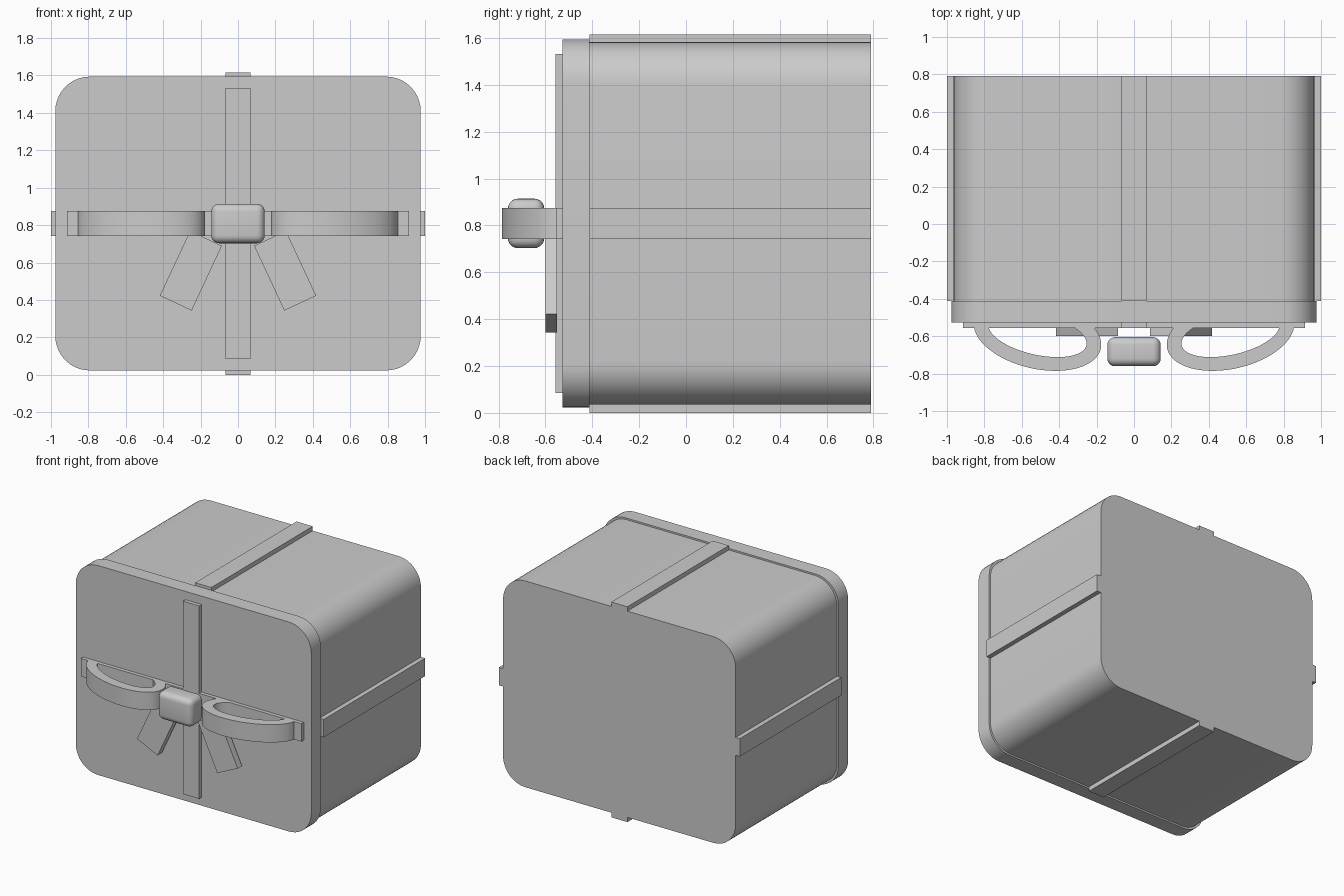
import bpy, bmesh
from math import sin, cos, pi, radians
from mathutils import Matrix

default = bpy.data.objects.get("Cube")
if default:
    bpy.data.objects.remove(default, do_unlink=True)

GREY = (0.6, 0.6, 0.6, 1)
mat = bpy.data.materials.new("plain_grey")
mat.use_nodes = True
mat.diffuse_color = GREY
mat.node_tree.nodes["Principled BSDF"].inputs["Base Color"].default_value = GREY

MID = 0.808      # height of the horizontal ribbon
HALF = 0.067     # half width of every ribbon


def finish(name, bm, smooth=False):
    bmesh.ops.recalc_face_normals(bm, faces=bm.faces)
    mesh = bpy.data.meshes.new(name)
    bm.to_mesh(mesh)
    bm.free()
    mesh.materials.append(mat)
    obj = bpy.data.objects.new(name, mesh)
    bpy.context.collection.objects.link(obj)
    if smooth:
        bpy.ops.object.select_all(action="DESELECT")
        obj.select_set(True)
        bpy.context.view_layer.objects.active = obj
        bpy.ops.object.shade_smooth_by_angle(angle=radians(35))
    return obj


def box(name, x, y, z, tilt=0, round_long=0, round_all=0):
    """Box between (low, high) pairs; tilt turns it about the y axis."""
    spans = (x, y, z)
    size = [b - a for a, b in spans]
    mid = [(a + b) / 2 for a, b in spans]
    bm = bmesh.new()
    bmesh.ops.create_cube(bm, size=1)
    bmesh.ops.scale(bm, vec=size, verts=bm.verts)
    if round_long or round_all:
        edges = [e for e in bm.edges if round_all
                 or abs(e.verts[0].co.y - e.verts[1].co.y) > 0.01]
        bmesh.ops.bevel(bm, geom=edges, offset=round_long or round_all,
                        segments=10 if round_long else 5, profile=0.5,
                        affect="EDGES", clamp_overlap=True)
    bm.transform(Matrix.Translation(mid) @ Matrix.Rotation(tilt, 4, "Y"))
    return finish(name, bm, bool(round_long or round_all))


def loop(name, side):
    """Flat ribbon bent into a tilted oval ring, half sunk in the lid."""
    bm = bmesh.new()
    n = 64
    rings = []
    for a, b, z in ((0.347, 0.184, -HALF), (0.347, 0.184, HALF),
                    (0.268, 0.109, HALF), (0.268, 0.109, -HALF)):
        rings.append([bm.verts.new((a * cos(2 * pi * i / n), b * sin(2 * pi * i / n), z))
                      for i in range(n)])
    for r in range(4):
        p, q = rings[r], rings[(r + 1) % 4]
        for i in range(n):
            j = (i + 1) % n
            bm.faces.new((p[i], p[j], q[j], q[i]))
    bm.transform(Matrix.Translation((side * 0.516, -0.59, MID))
                 @ Matrix.Rotation(side * radians(12.8), 4, "Z"))
    return finish(name, bm, True)


# Box and lid
box("box_body", (-0.965, 0.965), (-0.415, 0.79), (0.035, 1.582), round_long=0.185)
box("box_lid", (-0.977, 0.977), (-0.527, -0.412), (0.023, 1.594), round_long=0.185)

# Ribbons around the box
ribbon_y = (-0.412, 0.79)
ribbon_z = (MID - HALF, MID + HALF)
box("ribbon_top", (-HALF, HALF), ribbon_y, (1.57, 1.615))
box("ribbon_bottom", (-HALF, HALF), ribbon_y, (0, 0.045))
box("ribbon_left", (0.955, 1.0), ribbon_y, ribbon_z)
box("ribbon_right", (-1.0, -0.955), ribbon_y, ribbon_z)

# Ribbons on the lid
box("lid_ribbon_upright", (-HALF, HALF), (-0.556, -0.52), (0.085, 1.532))
box("lid_ribbon_across", (-0.915, 0.915), (-0.555, -0.52), ribbon_z)

# Bow: knot, loops and tails
box("bow_knot", (-0.143, 0.143), (-0.76, -0.605), (0.703, 0.914), round_all=0.042)
for label, side in (("left", 1), ("right", -1)):
    loop("bow_loop_" + label, side)
    x = side * 0.252
    box("bow_tail_" + label, (x - 0.094, x + 0.094), (-0.6, -0.55),
        (0.365, 0.747), tilt=-side * radians(25))
